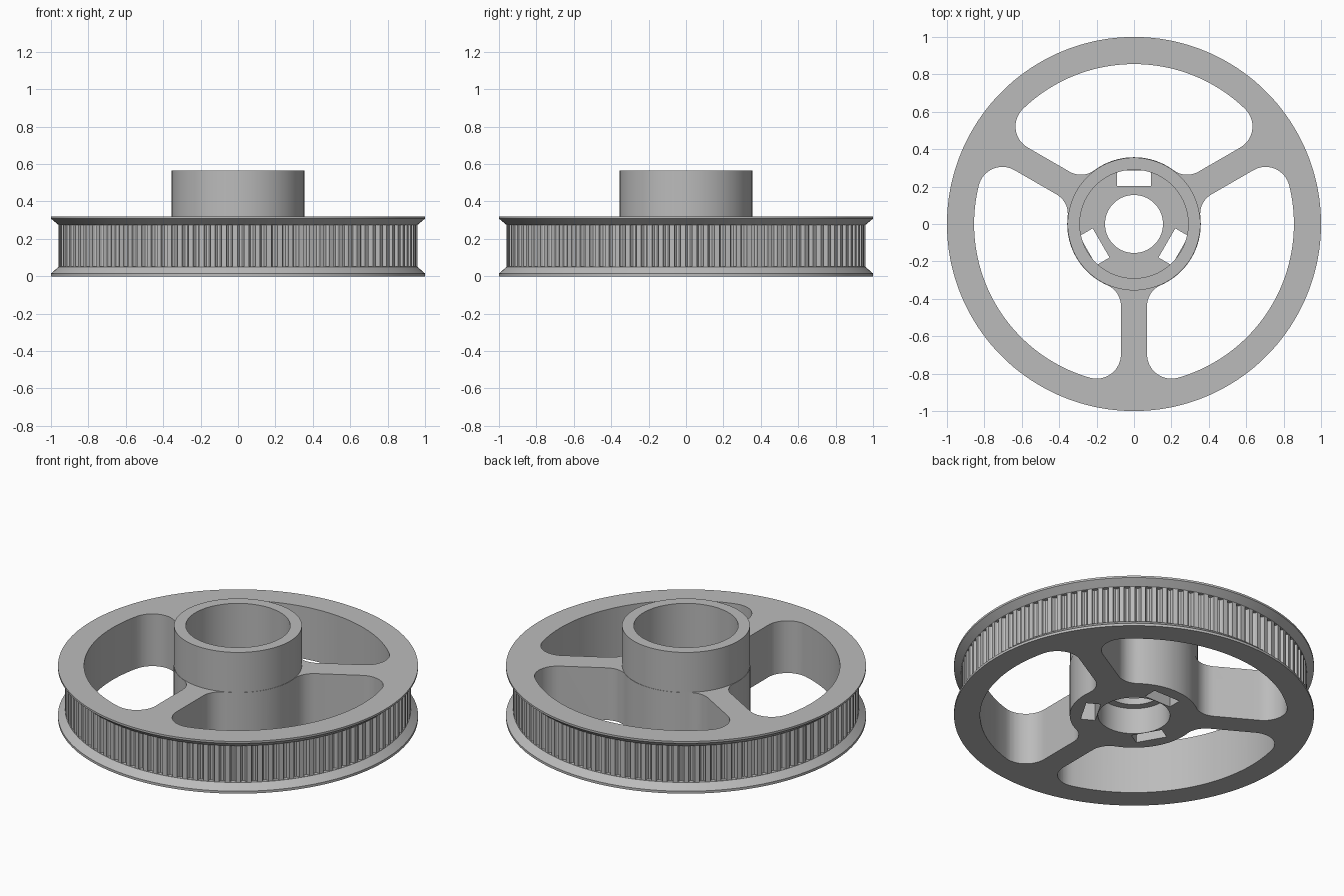
import bpy, bmesh, math
from mathutils import Matrix, Vector

if "Cube" in bpy.data.objects:
    bpy.data.objects.remove(bpy.data.objects["Cube"])

TEETH = 100
SEGMENTS = 180
RIM_R, HUB_R, SPOKE_HALF = 0.855, 0.357, 0.07

grey = bpy.data.materials.new("plain grey")
grey.use_nodes = True
colour = (0.5, 0.5, 0.5, 1)
grey.diffuse_color = colour
grey.node_tree.nodes["Principled BSDF"].inputs["Base Color"].default_value = colour


def make_object(name, bm):
    bmesh.ops.recalc_face_normals(bm, faces=bm.faces)
    mesh = bpy.data.meshes.new(name)
    bm.to_mesh(mesh)
    bm.free()
    mesh.materials.append(grey)
    obj = bpy.data.objects.new(name, mesh)
    bpy.context.collection.objects.link(obj)
    return obj


def lathe(name, profile):
    bm = bmesh.new()
    rings = []
    for i in range(SEGMENTS):
        a = math.tau * i / SEGMENTS
        rings.append([bm.verts.new((r * math.cos(a), r * math.sin(a), z)) for r, z in profile])
    n = len(profile)
    for i in range(SEGMENTS):
        a, b = rings[i], rings[(i + 1) % SEGMENTS]
        for j in range(n):
            k = (j + 1) % n
            bm.faces.new((a[j], b[j], b[k], a[k]))
    return make_object(name, bm)


def prisms(name, outline, z0, z1, angles):
    """One mesh of upright prisms: the outline turned to each angle."""
    bm = bmesh.new()
    for angle in angles:
        turn = Matrix.Rotation(angle, 3, "Z")
        low = [bm.verts.new(turn @ Vector((x, y, z0))) for x, y in outline]
        high = [bm.verts.new(turn @ Vector((x, y, z1))) for x, y in outline]
        bm.faces.new(low)
        bm.faces.new(high)
        for i in range(len(low)):
            j = (i + 1) % len(low)
            bm.faces.new((low[i], low[j], high[j], high[i]))
    return make_object(name, bm)


def arc(cx, cy, r, start, end, steps):
    return [(cx + r * math.cos(start + (end - start) * i / steps),
             cy + r * math.sin(start + (end - start) * i / steps)) for i in range(steps + 1)]


def window_outline():
    """Opening between two spokes, with rounded corners, symmetric about +y."""
    spoke = math.radians(30)
    inner, outer = 0.12, 0.13
    half = []
    # Corner angles are measured from the spoke, which lies along 30 degrees
    a_in = spoke + math.asin((SPOKE_HALF + inner) / (HUB_R + inner))
    a_out = spoke + math.asin((SPOKE_HALF + outer) / (RIM_R - outer))
    half += arc(0, 0, HUB_R, math.pi / 2, a_in, 16)
    d = HUB_R + inner
    half += arc(d * math.cos(a_in), d * math.sin(a_in), inner,
                a_in + math.pi, spoke + 1.5 * math.pi, 10)[1:]
    d = RIM_R - outer
    half += arc(d * math.cos(a_out), d * math.sin(a_out), outer,
                spoke - math.pi / 2, a_out, 16)
    half += arc(0, 0, RIM_R, a_out, math.pi / 2, 30)[1:]
    return half + [(-x, y) for x, y in reversed(half[1:-1])]


# Flanged wheel, raised hub and stepped bore turned from one profile
wheel = lathe("pulley_wheel", [
    (0.2, 0), (1, 0), (1, 0.015), (0.96, 0.05), (0.96, 0.275), (1, 0.308), (1, 0.32),
    (0.355, 0.32), (0.355, 0.565), (0.29, 0.565), (0.29, 0.2), (0.155, 0.2),
    (0.155, 0.16), (0.2, 0.16)])

# Cutters: three windows, three slots in the hub floor, belt grooves round the rim
thirds = [math.tau * i / 3 for i in range(3)]
windows = prisms("window_cutter", window_outline(), -0.1, 0.4, thirds)
slots = prisms("slot_cutter", [(-0.09, 0.203), (0.09, 0.203), (0.09, 0.285), (-0.09, 0.285)],
               -0.1, 0.21, thirds)
w = 0.017
groove = [(0.98, -w), (0.955, -w), (0.945, -0.8 * w), (0.938, -0.4 * w),
          (0.938, 0.4 * w), (0.945, 0.8 * w), (0.955, w), (0.98, w)]
grooves = prisms("groove_cutter", groove, 0.051, 0.274,
                 [math.tau * (i + 0.25) / TEETH for i in range(TEETH)])

for cutter in (windows, slots, grooves):
    cut = wheel.modifiers.new(cutter.name, "BOOLEAN")
    cut.operation = "DIFFERENCE"
    cut.solver = "EXACT"
    cut.object = cutter

bpy.context.view_layer.objects.active = wheel
wheel.select_set(True)
for cut in list(wheel.modifiers):
    bpy.ops.object.modifier_apply(modifier=cut.name)
for cutter in (windows, slots, grooves):
    bpy.data.objects.remove(cutter)

bpy.ops.object.select_all(action="DESELECT")
wheel.select_set(True)
bpy.ops.object.shade_smooth_by_angle(angle=math.radians(25))
